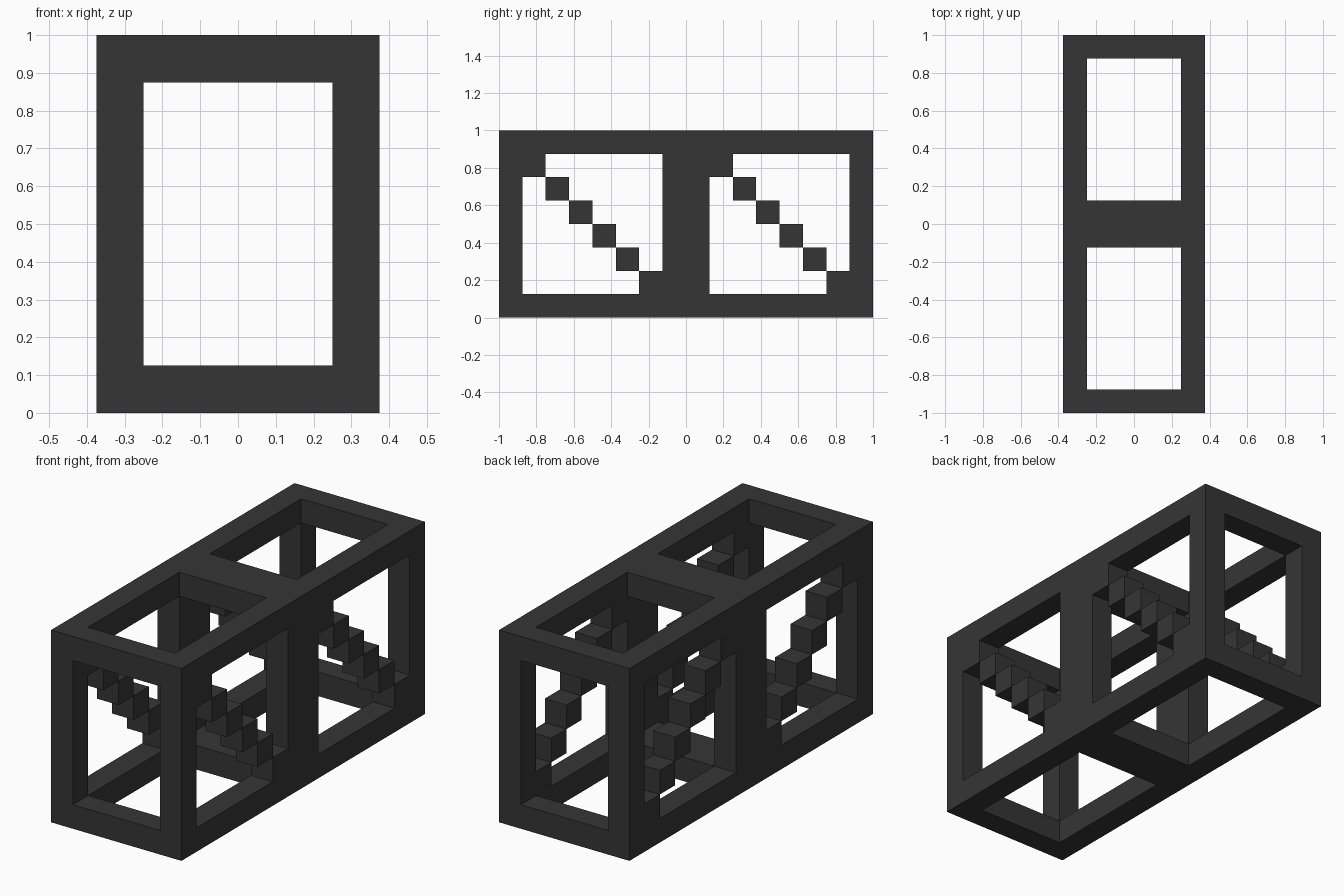
import bpy
import bmesh
from mathutils import Matrix, Vector

if "Cube" in bpy.data.objects:
    bpy.data.objects.remove(bpy.data.objects["Cube"], do_unlink=True)

U = 0.125                      # grid unit: thickness of every bar
W, L, H = 0.375, 1.0, 1.0      # half width, half length, height

mat = bpy.data.materials.new("charcoal")
mat.use_nodes = True
mat.diffuse_color = (0.036, 0.036, 0.036, 1)
bsdf = next(n for n in mat.node_tree.nodes if n.type == 'BSDF_PRINCIPLED')
bsdf.inputs["Base Color"].default_value = (0.036, 0.036, 0.036, 1)
bsdf.inputs["Roughness"].default_value = 0.8


def make_part(name, boxes, mirror=False):
    """One object made of boxes, each given as (low corner, high corner)."""
    bm = bmesh.new()
    for lo, hi in boxes:
        lo, hi = Vector(lo), Vector(hi)
        m = Matrix.Translation((lo + hi) / 2) @ Matrix.Diagonal((*(hi - lo), 1))
        bmesh.ops.create_cube(bm, size=1, matrix=m)
    mesh = bpy.data.meshes.new(name)
    bm.to_mesh(mesh)
    bm.free()
    mesh.materials.append(mat)
    ob = bpy.data.objects.new(name, mesh)
    bpy.context.collection.objects.link(ob)
    if mirror:
        mod = ob.modifiers.new("Mirror", 'MIRROR')
        mod.use_axis[0] = True
        mod.use_mirror_merge = False
    return ob


# Long rails, bottom and top of each side
levels = [(0, U), (H - U, H)]
make_part("long_rails", [((W - U, -L, a), (W, L, b)) for a, b in levels], True)

# Upright posts and cross beams at the two ends and the double-width middle
for name, y0, y1 in (("front", -L, -L + U), ("middle", -U, U), ("back", L - U, L)):
    make_part(name + "_posts", [((W - U, y0, U), (W, y1, H - U))], True)
    make_part(name + "_beams",
              [((U - W, y0, a), (W - U, y1, b)) for a, b in levels])

# Diagonal braces: six stepped cubes per side opening, falling towards the back
for name, start in (("front", -L + U), ("back", U)):
    steps = []
    for i in range(6):
        y, z = start + i * U, H - 2 * U - i * U
        steps.append(((W - U, y, z), (W, y + U, z + U)))
    make_part(name + "_stepped_braces", steps, True)
